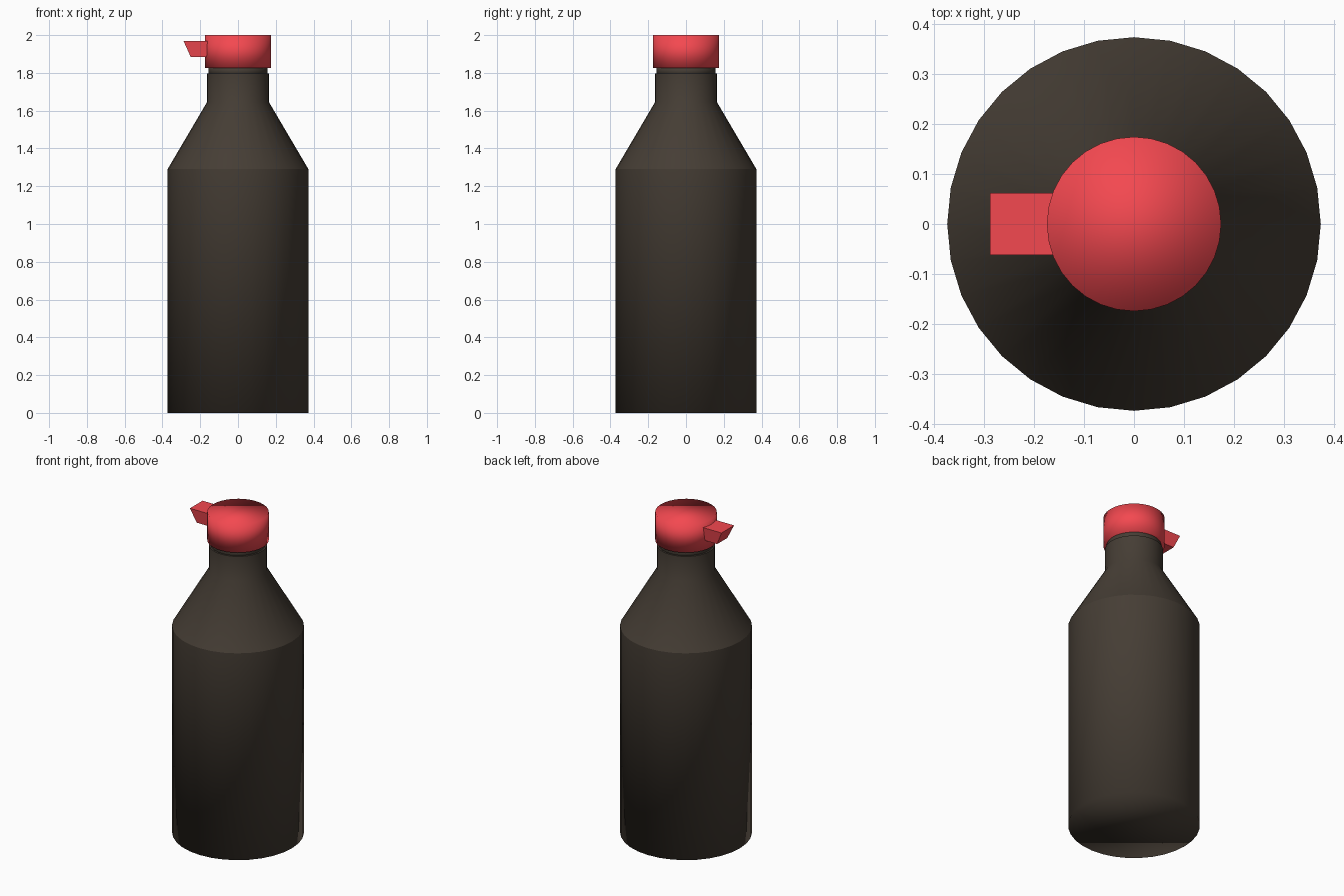
import bpy, bmesh, math

if "Cube" in bpy.data.objects:
    bpy.data.objects.remove(bpy.data.objects["Cube"])

def material(name, rgb):
    m = bpy.data.materials.new(name)
    m.diffuse_color = (*rgb, 1)
    m.use_nodes = True
    m.node_tree.nodes["Principled BSDF"].inputs["Base Color"].default_value = m.diffuse_color
    return m

DARK = material("dark_brown", (0.06, 0.047, 0.035))
RED = material("red", (0.9, 0.065, 0.08))

def add_object(name, bm, mat, smooth):
    bmesh.ops.recalc_face_normals(bm, faces=bm.faces)
    for f in bm.faces:
        f.smooth = smooth
    me = bpy.data.meshes.new(name)
    bm.to_mesh(me)
    bm.free()
    me.materials.append(mat)
    ob = bpy.data.objects.new(name, me)
    bpy.context.collection.objects.link(ob)
    return ob

def lathe(name, profile, mat, sides=32, sharp_z=()):
    """Closed solid of revolution from (radius, z) pairs."""
    bm = bmesh.new()
    rings = [[bm.verts.new((r * math.cos(math.tau * i / sides),
                            r * math.sin(math.tau * i / sides), z))
              for i in range(sides)] for r, z in profile]
    for a, b in zip(rings, rings[1:]):
        for i in range(sides):
            j = (i + 1) % sides
            bm.faces.new((a[i], a[j], b[j], b[i]))
    bm.faces.new(rings[0])
    bm.faces.new(rings[-1])
    for e in bm.edges:
        if all(any(abs(v.co.z - z) < 1e-4 for z in sharp_z) for v in e.verts):
            e.smooth = abs(e.verts[0].co.z - e.verts[1].co.z) > 1e-4
    return add_object(name, bm, mat, True)

# Bottle: straight body, conical shoulder, neck
lathe("bottle_body", [(0.373, 0), (0.373, 1.29), (0.164, 1.645), (0.164, 1.797)],
      DARK, sharp_z=(1.29, 1.797))

# Narrow collar between neck and cap
lathe("neck_collar", [(0.155, 1.78), (0.155, 1.84)], DARK)

# Cap
lathe("cap", [(0.174, 1.825), (0.174, 2.0)], RED)

# Spout: block with a slanted, narrowing outer end
bm = bmesh.new()
bmesh.ops.create_cube(bm, size=1)
for v in bm.verts:
    top, outer = v.co.z > 0, v.co.x < 0
    side = 1 if v.co.y > 0 else -1
    v.co = ((-0.288 if top else -0.25) if outer else -0.15,
            side * (0.062 if top else 0.05),
            1.968 if top else 1.884)
add_object("spout", bm, RED, False)
